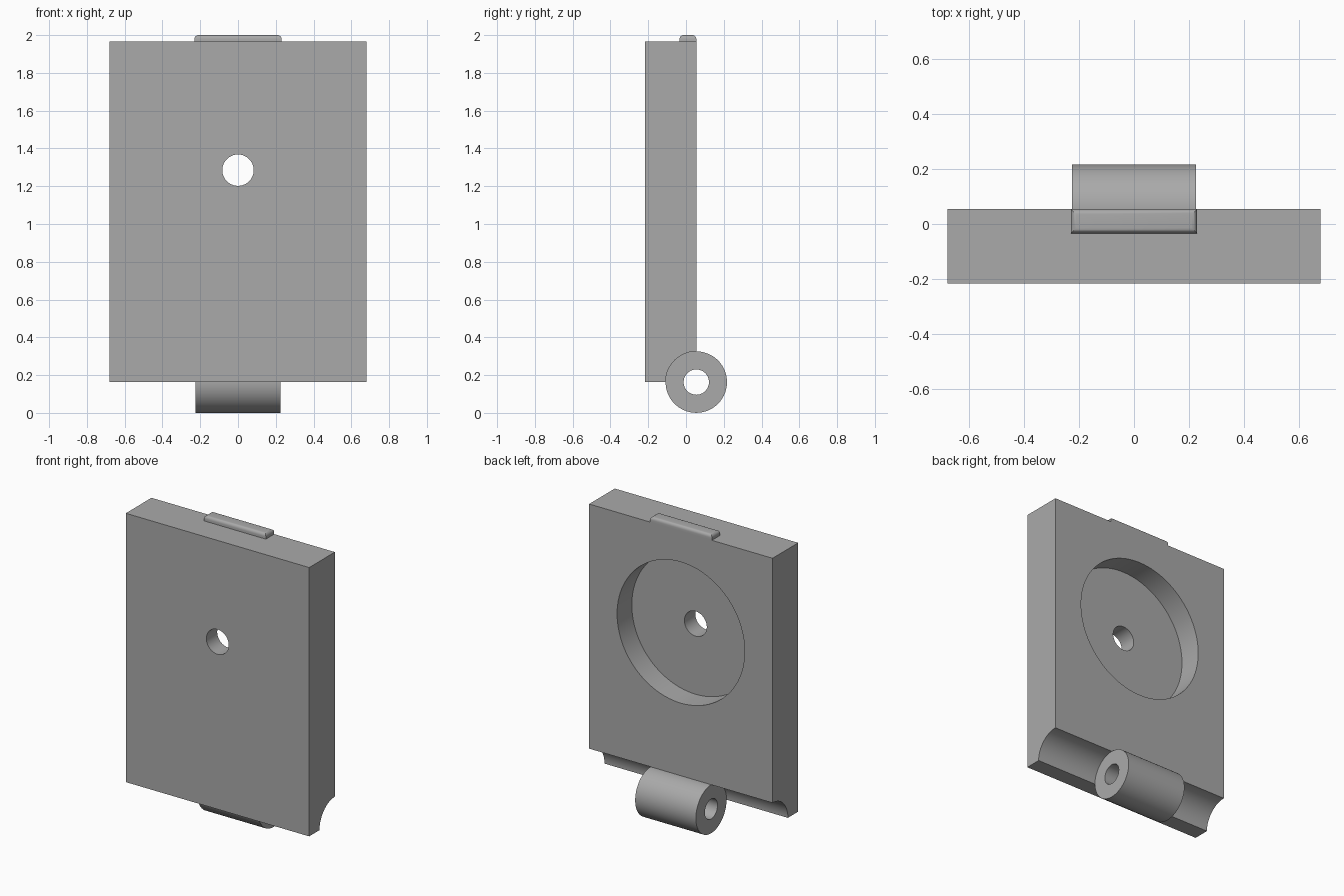
import bpy, bmesh, math
from mathutils import Matrix, Vector

if "Cube" in bpy.data.objects:
    bpy.data.objects.remove(bpy.data.objects["Cube"])

HALF_W, FRONT, BACK = 0.68, -0.217, 0.0545   # plate extents
BOTTOM, TOP = 0.163, 1.965
PIVOT_R, BORE_R, PIVOT_HALF = 0.1625, 0.067, 0.225
HOLE_Z = 1.285

grey = bpy.data.materials.new("plain grey")
grey.use_nodes = True
grey.diffuse_color = (0.4, 0.4, 0.4, 1)
grey.node_tree.nodes["Principled BSDF"].inputs["Base Color"].default_value = (0.4, 0.4, 0.4, 1)


def finish(name, bm):
    """Turn a bmesh into a named grey object."""
    bmesh.ops.recalc_face_normals(bm, faces=bm.faces)
    mesh = bpy.data.meshes.new(name)
    bm.to_mesh(mesh)
    bm.free()
    mesh.materials.append(grey)
    obj = bpy.data.objects.new(name, mesh)
    bpy.context.collection.objects.link(obj)
    return obj


def activate(obj):
    bpy.ops.object.select_all(action='DESELECT')
    obj.select_set(True)
    bpy.context.view_layer.objects.active = obj


def smooth(obj):
    activate(obj)
    bpy.ops.object.shade_smooth_by_angle(angle=math.radians(30))


def extrude_profile(name, points, half):
    """Extrude a (y, z) outline symmetrically along x."""
    bm = bmesh.new()
    face = bm.faces.new([bm.verts.new((-half, y, z)) for y, z in points])
    new = bmesh.ops.extrude_face_region(bm, geom=[face])["geom"]
    bmesh.ops.translate(bm, vec=(2 * half, 0, 0),
                        verts=[v for v in new if isinstance(v, bmesh.types.BMVert)])
    return finish(name, bm)


def cylinder(name, radius, start, end, axis, centre):
    """Cylinder along x or y, between two coordinates on that axis."""
    bm = bmesh.new()
    turn = Matrix.Rotation(math.pi / 2, 4, 'Y' if axis == 0 else 'X')
    place = Vector(centre)
    place[axis] = (start + end) / 2
    bmesh.ops.create_cone(bm, cap_ends=True, segments=96, radius1=radius, radius2=radius,
                          depth=end - start, matrix=Matrix.Translation(place) @ turn)
    return finish(name, bm)


def cut(target, cutter):
    cutter.hide_render = True
    mod = target.modifiers.new("cut", 'BOOLEAN')
    mod.operation, mod.solver, mod.object = 'DIFFERENCE', 'EXACT', cutter
    activate(target)
    bpy.ops.object.modifier_apply(modifier=mod.name)
    bpy.data.objects.remove(cutter)


# Plate with a quarter-round channel along its lower back edge
arc = [math.pi / 2 * (1 + i / 24) for i in range(25)]
outline = [(BACK + PIVOT_R * math.cos(a), BOTTOM + PIVOT_R * math.sin(a)) for a in arc]
plate = extrude_profile("plate", outline + [(FRONT, BOTTOM), (FRONT, TOP), (BACK, TOP)], HALF_W)

# Round pocket in the back and a through hole
cut(plate, cylinder("pocket_cutter", 0.473, BACK - 0.156, BACK + 0.1, 1, (0, 0, HOLE_Z)))
cut(plate, cylinder("hole_cutter", 0.083, FRONT - 0.1, BACK + 0.1, 1, (0, 0, HOLE_Z)))
smooth(plate)

# Hinge barrel with its bore
pivot = (0, BACK, BOTTOM)
barrel = cylinder("hinge_barrel", PIVOT_R, -PIVOT_HALF, PIVOT_HALF, 0, pivot)
cut(barrel, cylinder("bore_cutter", BORE_R, -1, 1, 0, pivot))
smooth(barrel)

# Catch on the top edge, rounded around its upper rim
bm = bmesh.new()
bmesh.ops.create_cube(bm, size=1, matrix=Matrix.Translation((0, (BACK - 0.034) / 2, (TOP + 2) / 2))
                      @ Matrix.Diagonal((0.46, BACK + 0.034, 2 - TOP, 1)))
rim = [e for e in bm.edges if all(v.co.z > TOP + 0.01 for v in e.verts)]
bmesh.ops.bevel(bm, geom=rim, offset=0.02, segments=5, profile=0.5, affect='EDGES')
smooth(finish("top_catch", bm))
